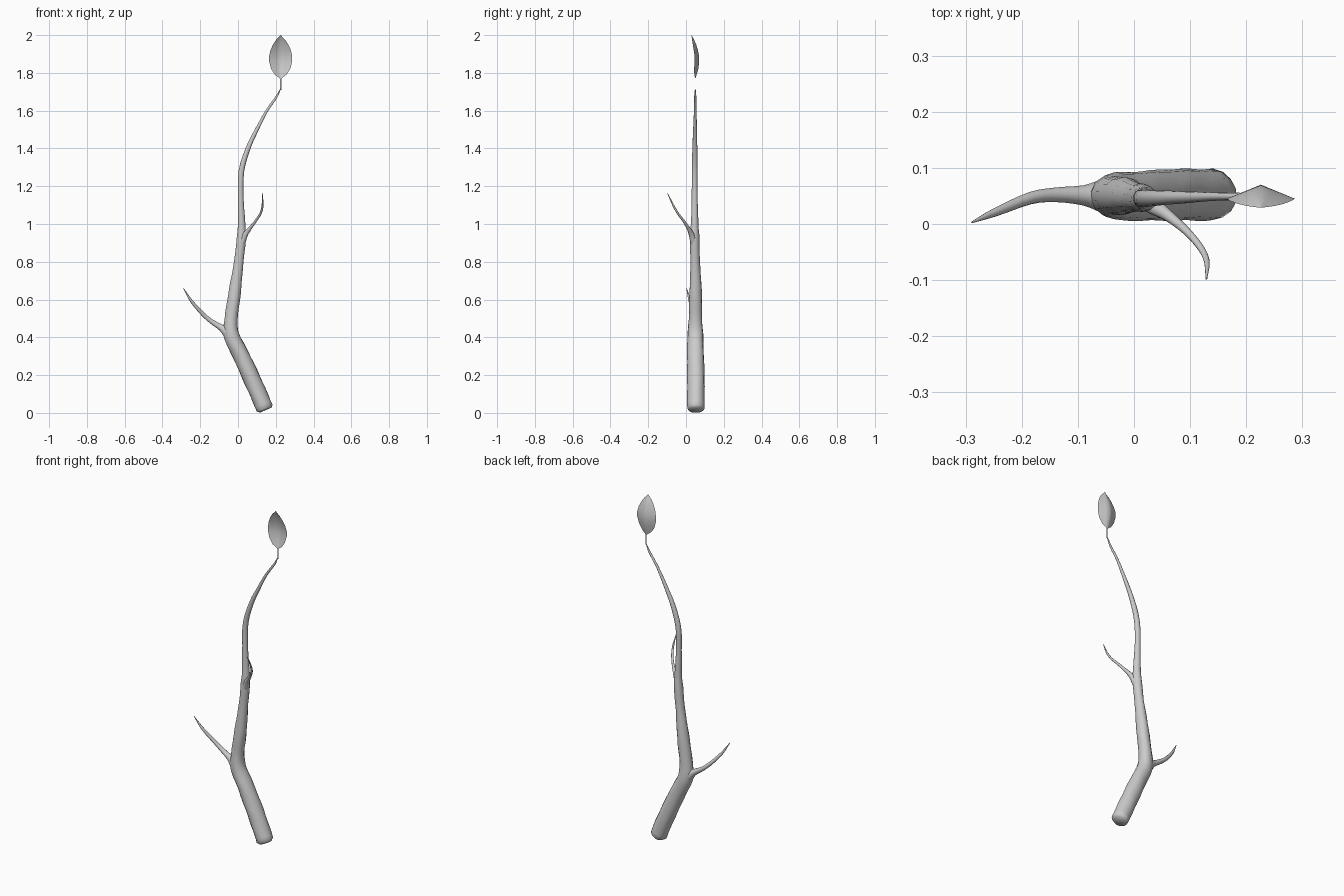
import bpy, bmesh, math
from mathutils import Vector

if "Cube" in bpy.data.objects:
    bpy.data.objects.remove(bpy.data.objects["Cube"])


def finish(bm, name, angle):
    mesh = bpy.data.meshes.new(name)
    bm.to_mesh(mesh)
    bm.free()
    obj = bpy.data.objects.new(name, mesh)
    bpy.context.collection.objects.link(obj)
    bpy.ops.object.select_all(action='DESELECT')
    obj.select_set(True)
    bpy.context.view_layer.objects.active = obj
    bpy.ops.object.shade_smooth_by_angle(angle=math.radians(angle))
    return obj


def spline(pts, steps):
    """Catmull-Rom through (x, y, z, radius) points."""
    p = [Vector(q) for q in pts]
    p = [p[0] * 2 - p[1]] + p + [p[-1] * 2 - p[-2]]
    out = []
    for i in range(1, len(p) - 2):
        a, b, c, d = p[i - 1:i + 3]
        for k in range(steps):
            t = k / steps
            out.append(0.5 * (2 * b + (c - a) * t + (2 * a - 5 * b + 4 * c - d) * t * t
                              + (3 * b - a - 3 * c + d) * t ** 3))
    return out + [p[-2]]


def limb(name, pts, sides=12, steps=3, lump=0.0, round_start=False):
    path = spline(pts, steps)
    if round_start:
        # soft bevel at the cut end
        start, step = path[0].copy(), (path[1] - path[0]).to_3d().normalized() * 0.012
        inner = start.copy()
        inner.xyz = start.xyz + step
        start.w *= 0.75
        path[0:1] = [start, inner]
    bm = bmesh.new()
    rings = []
    side = Vector((0, 1, 0))
    for i, q in enumerate(path):
        t = (path[min(i + 1, len(path) - 1)].xyz - path[max(i - 1, 0)].xyz).normalized()
        u = (side - t * side.dot(t)).normalized()
        side = u
        v = t.cross(u)
        ring = []
        for k in range(sides):
            a = 2 * math.pi * k / sides
            r = q.w * (1 + lump * math.sin(3 * a + i * 0.7) * math.cos(i * 0.9))
            ring.append(bm.verts.new(q.xyz + (u * math.cos(a) + v * math.sin(a)) * r))
        rings.append(ring)
    for r0, r1 in zip(rings, rings[1:]):
        for k in range(sides):
            n = (k + 1) % sides
            bm.faces.new((r0[k], r0[n], r1[n], r1[k]))
    bm.faces.new(rings[0][::-1])
    bm.faces.new(rings[-1])
    bmesh.ops.recalc_face_normals(bm, faces=bm.faces)
    return finish(bm, name, 50)


# Crooked main stem, thick cut end to thin tip
limb("main_stem", [
    (.145, .052, .014, .046), (.104, .053, .11, .046), (.064, .053, .20, .046),
    (.014, .051, .31, .044), (-.034, .05, .41, .042), (-.036, .05, .50, .035),
    (-.022, .05, .60, .034), (-.009, .05, .70, .030), (.004, .048, .80, .025),
    (.017, .046, .92, .025), (.019, .046, 1.00, .020), (.014, .046, 1.14, .0155),
    (.018, .046, 1.28, .015), (.053, .047, 1.40, .013), (.100, .048, 1.50, .010),
    (.153, .049, 1.60, .007), (.202, .049, 1.67, .006), (.225, .049, 1.715, .002),
], sides=14, lump=.05, round_start=True)

# Side twigs
limb("lower_twig", [
    (-.022, .05, .37, .028), (-.055, .05, .425, .030), (-.090, .051, .452, .018),
    (-.140, .052, .484, .013), (-.185, .046, .522, .011), (-.245, .022, .59, .008),
    (-.289, .003, .66, .0015)], sides=10)
limb("upper_twig", [
    (.018, .044, .89, .019), (.038, .030, .942, .015), (.062, .014, .975, .010),
    (.095, -.014, 1.018, .007), (.120, -.044, 1.058, .006),
    (.130, -.068, 1.10, .005), (.129, -.098, 1.163, .0015)], sides=10)

# Folded leaf blade with a flat stalk: (z, half width, rib y, edge y)
profile = [
    (1.71, .003, .049, .049), (1.765, .003, .049, .049), (1.772, .006, .050, .049),
    (1.79, .030, .056, .044), (1.82, .050, .065, .043), (1.86, .061, .070, .045),
    (1.89, .061, .069, .045), (1.92, .054, .063, .041), (1.95, .041, .054, .036),
    (1.975, .024, .043, .032), (1.99, .009, .035, .030), (2.0, .001, .029, .029)]
bm = bmesh.new()
rows = []
for z, w, rib, edge in profile:
    row = []
    for k in range(-3, 4):
        s = abs(k) / 3
        row.append(bm.verts.new((.226 + w * k / 3, rib + (edge - rib) * s, z)))
    rows.append(row)
for a, b in zip(rows, rows[1:]):
    for k in range(6):
        bm.faces.new((a[k], a[k + 1], b[k + 1], b[k]))
finish(bm, "leaf", 60)
